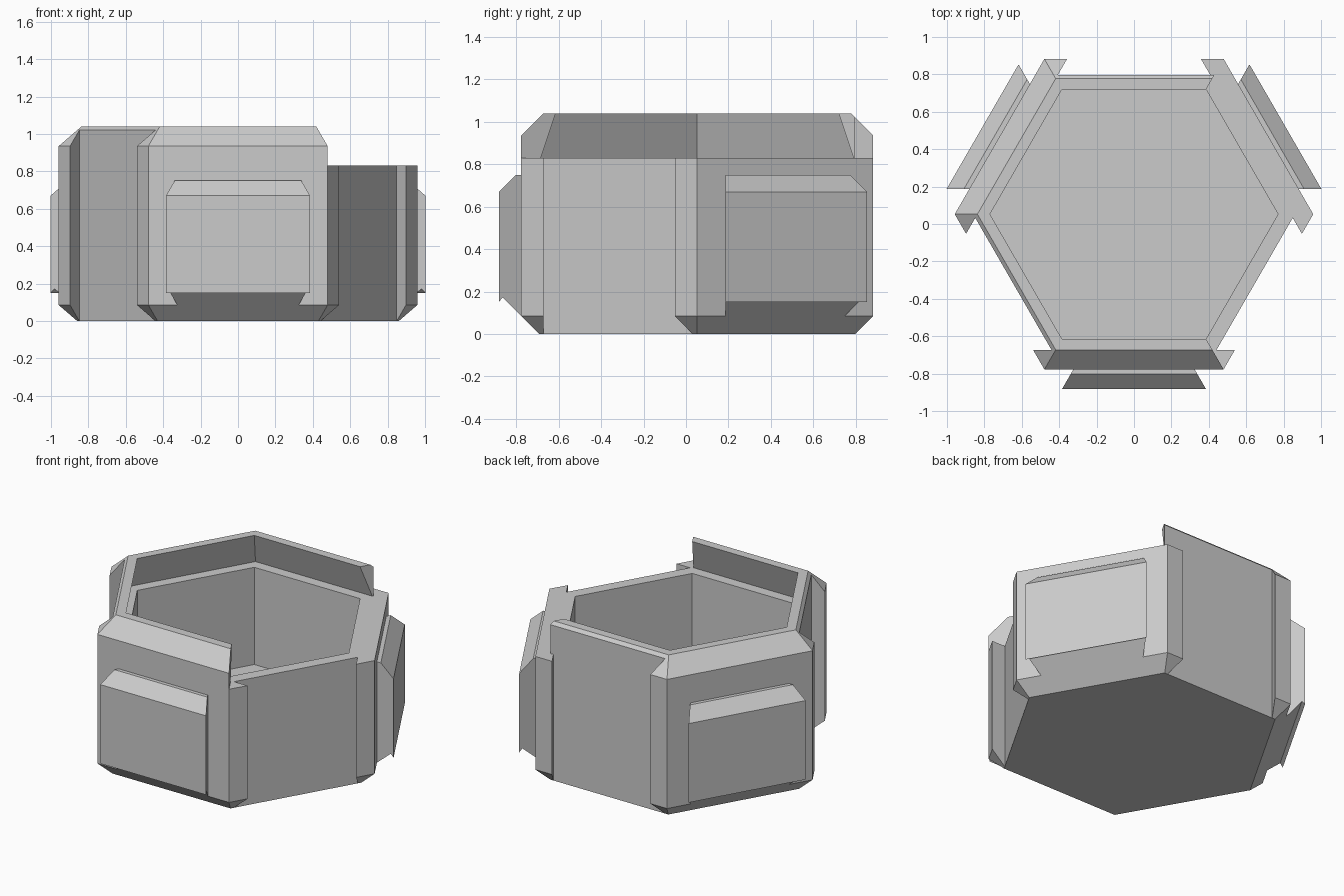
import bpy, bmesh, math
from mathutils import Matrix, Vector

if "Cube" in bpy.data.objects:
    bpy.data.objects.remove(bpy.data.objects["Cube"], do_unlink=True)

grey = bpy.data.materials.new("plain_grey")
grey.use_nodes = True
grey.diffuse_color = (0.6, 0.6, 0.6, 1)
grey.node_tree.nodes["Principled BSDF"].inputs["Base Color"].default_value = (0.6, 0.6, 0.6, 1)

CENTRE = Vector((0, 0.0525, 0))
T = math.tan(math.radians(30))

# Main distances from the axis to the flat sides, and heights
INNER, WALL, OUTER, PLATE = 0.667, 0.745, 0.83, 0.935
FLOOR, LOW, TOP = 0.19, 0.83, 1.04
RIM = 0.725
CHAMFER = OUTER - WALL
SHOULDER = TOP - (OUTER - RIM)


def mitre(r):
    """Half width of a hexagon side at distance r."""
    return r * T


def lip(r):
    """Where the corner wrap stops on a plain side."""
    return 2 * T * RIM - r * T


def plate_edge(r):
    return r * T - 0.155


def prism(bm, profile, angle, lo, hi, closed=True, caps=(True, True)):
    """Sweep an (r, z) profile sideways across one hexagon side."""
    turn = Matrix.Rotation(math.radians(angle), 3, "Z")
    a, b = [[bm.verts.new(CENTRE + turn @ Vector((r, w(r), z))) for r, z in profile]
            for w in (lo, hi)]
    n = len(profile)
    for i in range(n if closed else n - 1):
        j = (i + 1) % n
        bm.faces.new((a[i], a[j], b[j], b[i]))
    for ring, wanted in zip((a, b), caps):
        if wanted:
            bm.faces.new(ring)


def finish(bm, name):
    bmesh.ops.remove_doubles(bm, verts=bm.verts, dist=0.0005)
    bmesh.ops.recalc_face_normals(bm, faces=bm.faces)
    mesh = bpy.data.meshes.new(name)
    bm.to_mesh(mesh)
    bm.free()
    mesh.materials.append(grey)
    obj = bpy.data.objects.new(name, mesh)
    bpy.context.collection.objects.link(obj)


def neg(f):
    return lambda r: -f(r)


# Hexagonal bowl with a solid base
bowl = bmesh.new()
bowl_profile = [(0, 0), (WALL, 0), (WALL, LOW), (INNER, LOW), (INNER, FLOOR), (0, FLOOR)]
for k in range(6):
    prism(bowl, bowl_profile, 30 + 60 * k, neg(mitre), mitre, False, (False, False))
finish(bowl, "bowl")

# Raised collar on four of the six sides, overhanging inwards
collar = bmesh.new()
collar_profile = [(WALL, LOW), (WALL, TOP - (WALL - RIM)), (RIM, TOP), (INNER, TOP), (0.737, LOW)]
for angle in (90, 150, 210, 270):
    prism(collar, collar_profile, angle, neg(mitre), mitre,
          caps=(angle == 90, angle == 270))
finish(collar, "raised_collar")

# Armour panels with wraps round both corners, and an undercut plate on each
low_profile = [(WALL, 0), (OUTER, CHAMFER), (OUTER, LOW), (WALL, LOW)]
tall_profile = [(WALL, 0), (OUTER, CHAMFER), (OUTER, SHOULDER), (WALL, TOP - (WALL - RIM))]
plate_profile = [(OUTER, CHAMFER), (PLATE - 0.018, CHAMFER + 0.087), (PLATE, 0.15),
                 (PLATE, 0.67), (PLATE - 0.08, 0.75), (OUTER, 0.75)]
for name, angle in (("front", 270), ("back_left", 30), ("back_right", 150)):
    tall = angle != 30
    panel = bmesh.new()
    prism(panel, tall_profile if tall else low_profile, angle, neg(mitre), mitre)
    for side in (-60, 60):
        face = (angle + side) % 360
        profile = tall_profile if tall and face in (90, 210) else low_profile
        if side > 0:
            prism(panel, profile, face, neg(mitre), neg(lip))
        else:
            prism(panel, profile, face, lip, mitre)
    finish(panel, name + "_panel")

    plate = bmesh.new()
    prism(plate, plate_profile, angle, neg(plate_edge), plate_edge)
    finish(plate, name + "_plate")
